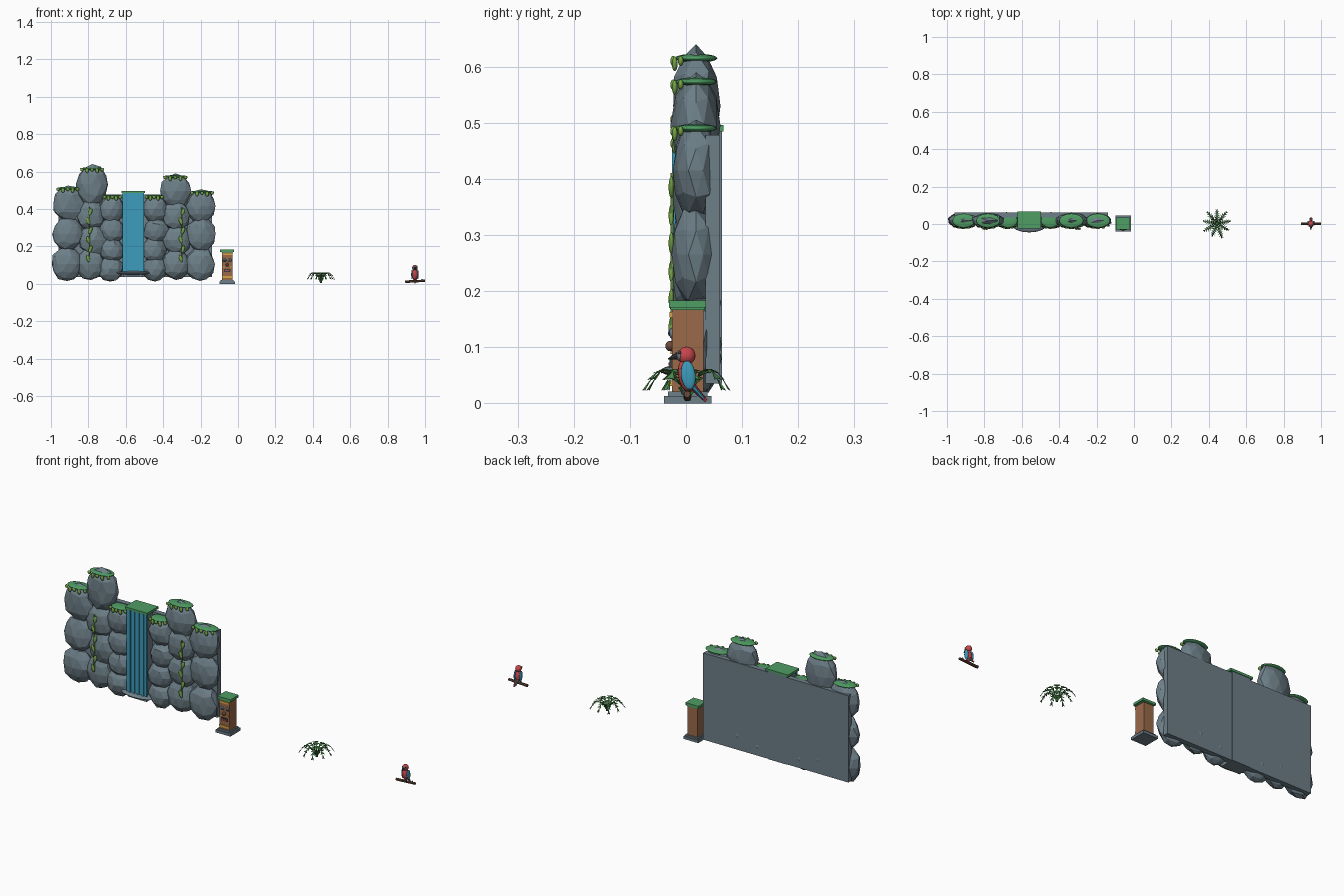
import bpy, bmesh, math, random
from mathutils import Vector, Matrix

random.seed(4)
if "Cube" in bpy.data.objects:
    bpy.data.objects.remove(bpy.data.objects["Cube"], do_unlink=True)


def material(name, hexcode):
    rgb = [int(hexcode[i:i + 2], 16) / 255 for i in (0, 2, 4)]
    col = [c / 12.92 if c < 0.04 else ((c + 0.055) / 1.055) ** 2.4 for c in rgb] + [1]
    m = bpy.data.materials.new(name)
    m.use_nodes = True
    m.diffuse_color = col
    m.node_tree.nodes["Principled BSDF"].inputs["Base Color"].default_value = col
    return m


STONE = material("grey stone", "6D7F88")
MOSS = material("moss green", "4F9D63")
VINE = material("vine green", "72A245")
WATER = material("water blue", "3C9CBC")
WOOD = material("carved wood", "9A6A4A")
GOLD = material("gold paint", "D9A441")
RED = material("feather red", "C9474B")
DARK = material("dark charcoal", "3A3D42")
FERN = material("fern green", "4C8A4C")
BARK = material("bark brown", "6B4A3A")


def finish(name, bm, mat, smooth=False):
    me = bpy.data.meshes.new(name)
    bm.to_mesh(me)
    bm.free()
    me.materials.append(mat)
    for p in me.polygons:
        p.use_smooth = smooth
    ob = bpy.data.objects.new(name, me)
    bpy.context.collection.objects.link(ob)
    return ob


def box(name, x, y, z, mat):
    """Box from (low, high) spans along each axis."""
    bm = bmesh.new()
    bmesh.ops.create_cube(bm, size=1)
    for v in bm.verts:
        v.co = [s[0] + (c + 0.5) * (s[1] - s[0]) for c, s in zip(v.co, (x, y, z))]
    return finish(name, bm, mat)


def blob(name, loc, radii, mat, tilt=0, axis='X', smooth=True):
    bm = bmesh.new()
    bmesh.ops.create_uvsphere(bm, u_segments=16, v_segments=10, radius=1)
    bm.transform(Matrix.Translation(loc) @ Matrix.Rotation(tilt, 4, axis)
                 @ Matrix.Diagonal((*radii, 1)))
    return finish(name, bm, mat, smooth)


def rod(name, a, b, r1, r2, mat, sides=8):
    a, b = Vector(a), Vector(b)
    bm = bmesh.new()
    bmesh.ops.create_cone(bm, cap_ends=True, segments=sides, radius1=r1, radius2=r2,
                          depth=(b - a).length)
    bm.transform(Matrix.Translation((a + b) / 2)
                 @ (b - a).to_track_quat('Z', 'Y').to_matrix().to_4x4())
    return finish(name, bm, mat)


def rock(name, x, z, rx, rz):
    """Faceted boulder with slightly uneven corners."""
    bm = bmesh.new()
    bmesh.ops.create_icosphere(bm, subdivisions=2, radius=1)
    for v in bm.verts:
        pole = abs(v.co.z) > 0.99
        v.co *= 1 if pole else random.uniform(0.93, 1.07)
        v.co = (x + v.co.x * rx, 0.018 + v.co.y * 0.043, z + v.co.z * rz)
    finish(name, bm, STONE)


# Rock wall: columns of boulders in front of a flat backing
OUTER, INNER, LOW = (0.105, 0.265), (0.105, 0.235, 0.365), (0.08, 0.18, 0.285)
columns = [(-0.91, 0.085, OUTER, 0.09, 0.43, 0.095), (-0.78, 0.075, INNER, 0.085, 0.53, 0.11),
           (-0.675, 0.068, LOW, 0.068, 0.4, 0.075), (-0.445, 0.068, LOW, 0.068, 0.4, 0.075),
           (-0.335, 0.075, INNER, 0.085, 0.495, 0.095), (-0.198, 0.08, OUTER, 0.09, 0.415, 0.09)]
for i, (x, rx, rows, rz, top, top_rz) in enumerate(columns):
    for z in rows:
        rock("boulder", x + random.uniform(-0.008, 0.008), z, rx, rz)
    rock("top_boulder", x, top, rx + (0.012 if i in (1, 4) else 0), top_rz)
box("wall_back", (-0.96, -0.14), (0.035, 0.061), (0.035, 0.478), STONE)

# Moss caps with hanging drips
for x, z, r in [(-0.91, 0.51, 0.062), (-0.78, 0.615, 0.065), (-0.672, 0.468, 0.05),
                (-0.448, 0.468, 0.05), (-0.335, 0.573, 0.066), (-0.192, 0.49, 0.065)]:
    blob("moss_cap", (x, 0.018, z), (r, 0.038, 0.008), MOSS)
    for k in range(5):
        u = (k - 2) / 2.4
        y = 0.018 - 0.041 * math.sqrt(1 - u * u * 0.8)
        blob("moss_drip", (x + r * u, y, z - 0.005 - 0.005 * (k % 2)),
             (0.009, 0.005, 0.009 + 0.004 * (k % 2)), VINE)

# Waterfall in a stone channel
box("water_channel", (-0.612, -0.508), (-0.012, 0.064), (0.035, 0.485), STONE)
box("water_sheet", (-0.617, -0.503), (-0.02, -0.011), (0.055, 0.485), WATER)
for k in range(4):
    x = -0.597 + k * 0.025
    box("water_ridge", (x - 0.005, x + 0.005), (-0.025, -0.019), (0.055, 0.485), WATER)
box("water_moss_ledge", (-0.623, -0.497), (-0.024, 0.067), (0.484, 0.496), MOSS)
blob("water_basin", (-0.56, -0.002, 0.058), (0.095, 0.043, 0.011), STONE)

# Hanging vines
for x in (-0.795, -0.3):
    for k in range(6):
        z = 0.385 - k * 0.05
        sway = 0.006 * (-1) ** k
        blob("vine_leaf", (x + sway, -0.026, z), (0.009, 0.005, 0.02), VINE, sway * 50, 'Y')
    rod("vine_stem", (x, -0.025, 0.41), (x, -0.025, 0.12), 0.003, 0.003, VINE, 6)

# Carved totem post
TX, TY = -0.058, 0.003


def slab(name, half, z, mat, half_y=None):
    hy = half_y or half
    box(name, (TX - half, TX + half), (TY - hy, TY + hy), z, mat)


slab("totem_base", 0.042, (0, 0.013), STONE)
slab("totem_plinth", 0.035, (0.013, 0.021), STONE)
slab("totem_post", 0.028, (0.021, 0.17), WOOD)
slab("totem_moss_cap", 0.037, (0.171, 0.183), MOSS, 0.033)
slab("totem_moss_skirt", 0.031, (0.166, 0.173), MOSS)
for z in (0.153, 0.031):
    box("totem_band", (TX - 0.028, TX + 0.028), (-0.029, -0.024), (z, z + 0.01), GOLD)
for s in (-1, 1):
    blob("totem_eye", (TX + s * 0.014, -0.025, 0.125), (0.01, 0.005, 0.01), STONE)
    blob("totem_pupil", (TX + s * 0.014, -0.029, 0.125), (0.005, 0.003, 0.005), DARK)
    box("totem_cheek", (TX + s * 0.019 - 0.005, TX + s * 0.019 + 0.005),
        (-0.028, -0.024), (0.088, 0.093), GOLD)
blob("totem_nose", (TX, -0.029, 0.102), (0.008, 0.008, 0.009), BARK)
box("totem_mouth", (TX - 0.017, TX + 0.017), (-0.029, -0.024), (0.064, 0.08), DARK)
box("totem_tongue", (TX - 0.011, TX + 0.011), (-0.031, -0.028), (0.067, 0.073), RED)

# Fern: arching fronds with paired leaflets
bm = bmesh.new()
FRONDS, STEPS = 9, 7
for f in range(FRONDS):
    ang = math.tau * (f + 0.25) / FRONDS
    out = Vector((math.cos(ang), math.sin(ang), 0))
    side = Vector((-out.y, out.x, 0))
    reach = 0.08 if f % 2 else 0.072

    def spine(t):
        return (Vector((0.443, 0.003, 0.006 + 0.2 * t - 0.18 * t * t)) + out * reach * t)

    for k in range(STEPS):
        a, b = spine(k / STEPS), spine((k + 1) / STEPS)
        width = 0.004 + 0.011 * math.sin(math.pi * (k + 0.6) / STEPS)
        for s in (1, -1):
            tip = b + side * s * width + out * 0.004 - Vector((0, 0, 0.003))
            pts = [a, b, tip] if s < 0 else [a, tip, b]
            bm.faces.new([bm.verts.new(p) for p in pts])
bmesh.ops.recalc_face_normals(bm, faces=bm.faces)
for face in bm.faces:
    face.normal_update()
    if face.normal.z < 0:
        face.normal_flip()
fern = finish("fern_fronds", bm, FERN)
thick = fern.modifiers.new("thickness", 'SOLIDIFY')
thick.thickness = 0.001
rod("fern_crown", (0.443, 0.003, 0.004), (0.443, 0.003, 0.018), 0.005, 0.008, FERN)

# Parrot on a perch
PX = 0.946
rod("perch", (0.894, 0.002, 0.011), (1.0, 0.002, 0.016), 0.007, 0.006, BARK)
rod("perch_twig", (0.975, 0.002, 0.014), (0.985, 0.006, 0.025), 0.003, 0.002, BARK, 6)
blob("parrot_body", (PX, 0.001, 0.05), (0.016, 0.015, 0.03), RED, 0.15)
blob("parrot_head", (PX, 0.001, 0.085), (0.015, 0.016, 0.016), RED)
blob("parrot_face", (PX, -0.011, 0.085), (0.011, 0.006, 0.01), STONE)
rod("parrot_beak", (PX, -0.014, 0.085), (PX, -0.032, 0.079), 0.007, 0.001, DARK)
rod("parrot_tail", (PX, 0.008, 0.034), (PX, 0.036, 0.004), 0.007, 0.003, RED)
for s in (-1, 1):
    blob("parrot_wing", (PX + s * 0.015, 0.004, 0.05), (0.005, 0.013, 0.026), WATER, 0.12)
    blob("parrot_eye", (PX + s * 0.009, -0.011, 0.09), (0.003, 0.003, 0.003), DARK)
    blob("parrot_foot", (PX + s * 0.008, -0.003, 0.019), (0.004, 0.006, 0.004), DARK)
    rod("tail_feather", (PX + s * 0.006, 0.008, 0.034), (PX + s * 0.006, 0.032, 0.008),
        0.004, 0.002, WATER, 6)
